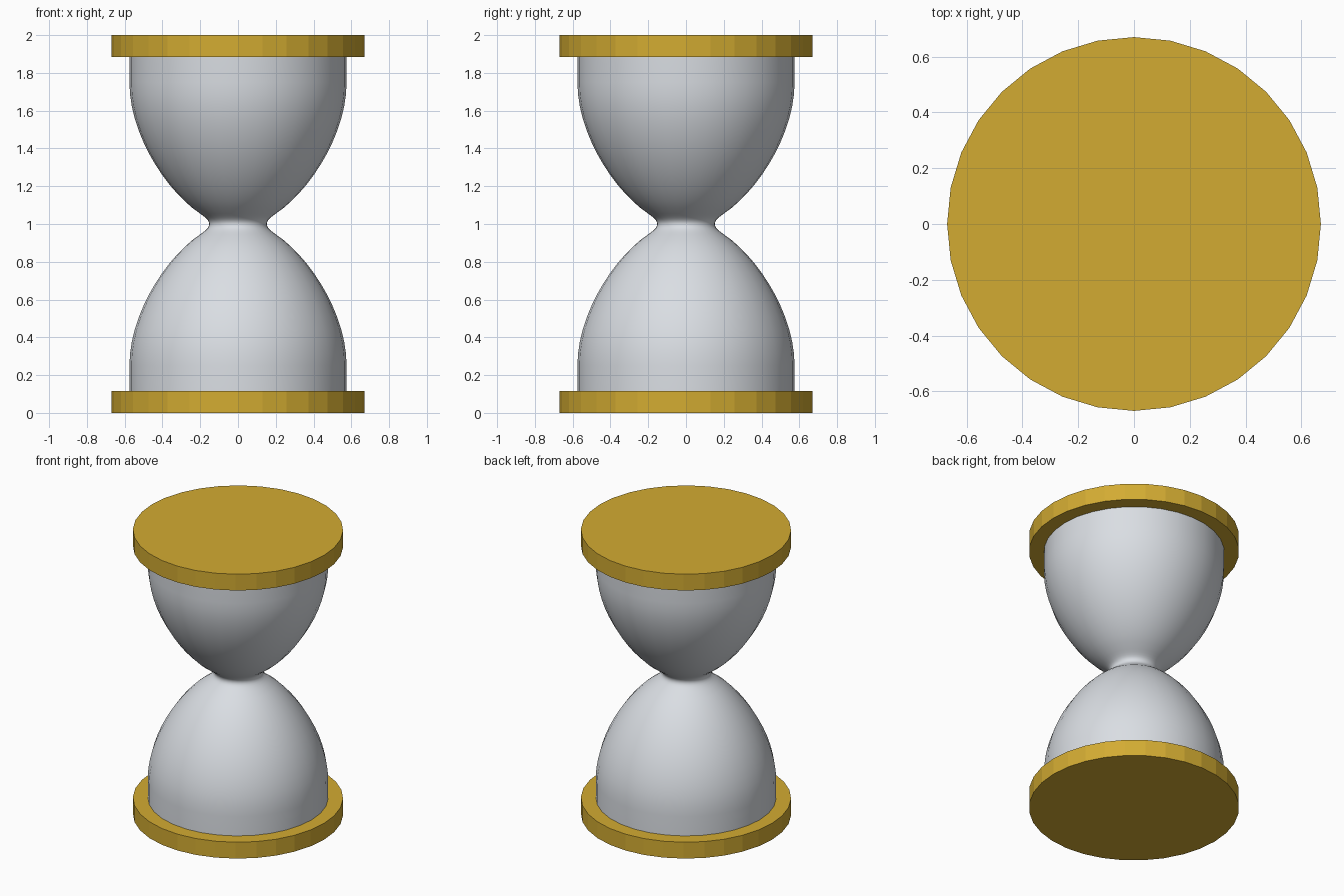
import bpy, bmesh, math
from mathutils import Vector
from mathutils.geometry import interpolate_bezier

SIDES = 32
CAP_HEIGHT = 0.115

cube = bpy.data.objects.get("Cube")
if cube:
    bpy.data.objects.remove(cube, do_unlink=True)


def make_material(name, color):
    mat = bpy.data.materials.new(name)
    mat.use_nodes = True
    mat.diffuse_color = color
    bsdf = mat.node_tree.nodes["Principled BSDF"]
    bsdf.inputs["Base Color"].default_value = color
    return mat


gold = make_material("gold", (0.65, 0.41, 0.032, 1))
pale_glass = make_material("pale glass", (0.70, 0.73, 0.77, 1))


def add_cap(name, z):
    bpy.ops.mesh.primitive_cylinder_add(
        vertices=SIDES, radius=0.67, depth=CAP_HEIGHT, location=(0, 0, z))
    cap = bpy.context.object
    cap.name = name
    cap.data.materials.append(gold)


# End caps
add_cap("bottom_cap", CAP_HEIGHT / 2)
add_cap("top_cap", 2 - CAP_HEIGHT / 2)


def bezier(points, count):
    return interpolate_bezier(*[Vector((r, 0, z)) for r, z in points], count)


# Half profile of the glass: straight foot, bulb curve, then neck fillet
foot = [Vector((0.575, 0, 0.05))]
bulb = bezier([(0.575, 0.25), (0.575, 0.53), (0.375, 0.83), (0.20, 0.945)], 14)
neck = bezier([(0.20, 0.945), (0.17, 0.967), (0.153, 0.98), (0.153, 1.0)], 6)
lower = foot + bulb + neck[1:]
upper = [Vector((p.x, 0, 2 - p.z)) for p in reversed(lower[:-1])]
profile = lower + upper

# Glass body, spun around z
bm = bmesh.new()
verts = [bm.verts.new(p) for p in profile]
edges = [bm.edges.new(pair) for pair in zip(verts, verts[1:])]
bmesh.ops.spin(bm, geom=verts + edges, cent=(0, 0, 0), axis=(0, 0, 1),
               angle=math.tau, steps=SIDES, use_merge=False)
bmesh.ops.remove_doubles(bm, verts=bm.verts, dist=0.0001)
bmesh.ops.recalc_face_normals(bm, faces=bm.faces)
# Make sure the outer wall faces outward
face = bm.faces[0]
middle = face.calc_center_median()
if face.normal.x * middle.x + face.normal.y * middle.y < 0:
    bmesh.ops.reverse_faces(bm, faces=bm.faces)
for face in bm.faces:
    face.smooth = True
mesh = bpy.data.meshes.new("glass_bulbs")
bm.faces.ensure_lookup_table()
bm.to_mesh(mesh)
bm.free()
mesh.materials.append(pale_glass)
glass = bpy.data.objects.new("glass_bulbs", mesh)
bpy.context.collection.objects.link(glass)
